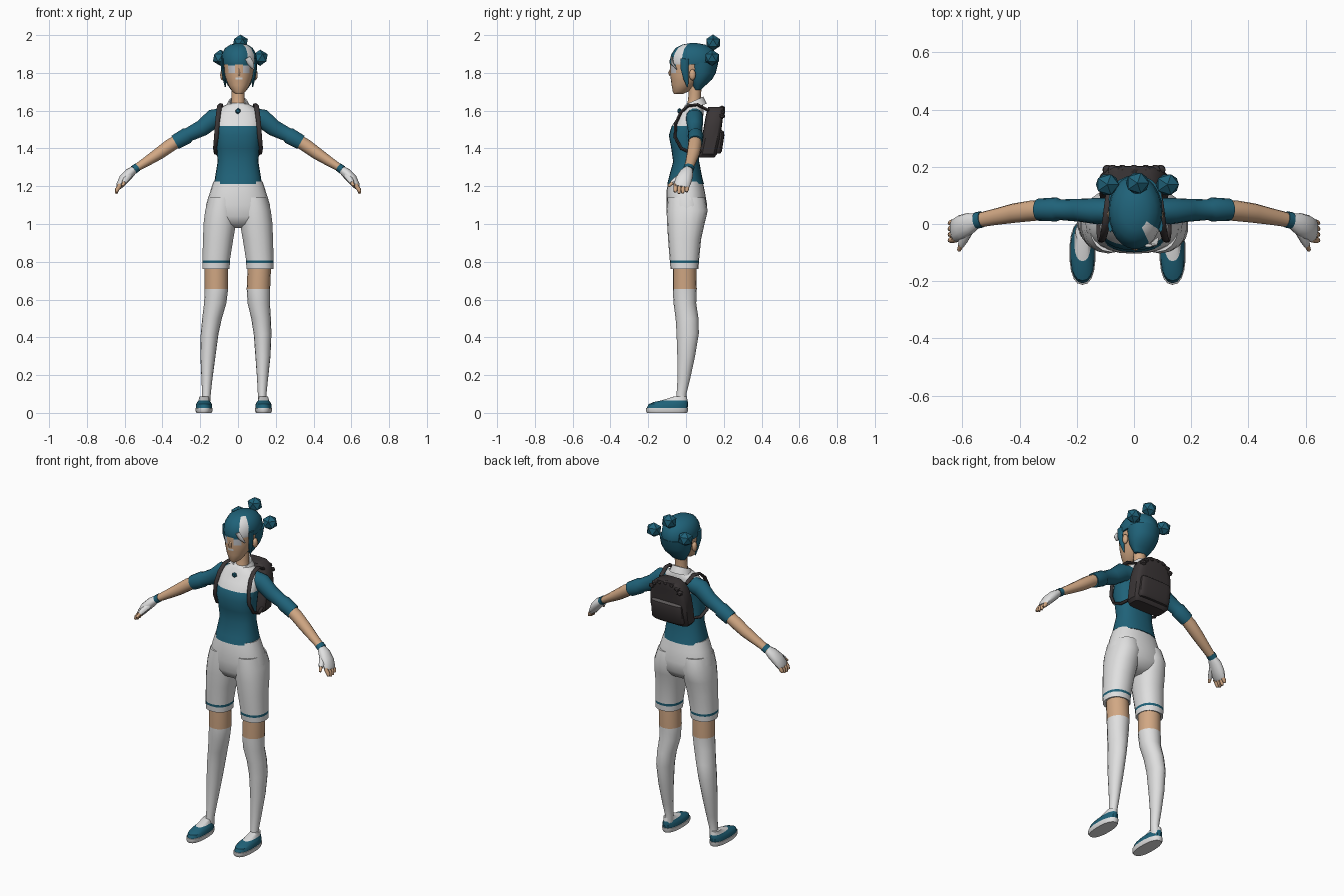
import bpy, bmesh, math
from mathutils import Vector

COLOURS = {
    "teal": (0.014, 0.122, 0.19),
    "white": (0.74, 0.74, 0.74),
    "skin": (0.64, 0.39, 0.23),
    "pack_dark": (0.043, 0.036, 0.037),
    "pack_trim": (0.10, 0.092, 0.092),
    "eye_grey": (0.55, 0.56, 0.59),
}
MATS = {}
for key, rgb in COLOURS.items():
    MATS[key] = bpy.data.materials.new(key)
    MATS[key].diffuse_color = (*rgb, 1)


def finish(name, bm, colours, angle):
    bmesh.ops.recalc_face_normals(bm, faces=bm.faces)
    me = bpy.data.meshes.new(name)
    bm.to_mesh(me)
    bm.free()
    ob = bpy.data.objects.new(name, me)
    bpy.context.collection.objects.link(ob)
    for c in colours:
        me.materials.append(MATS[c])
    bpy.ops.object.select_all(action='DESELECT')
    ob.select_set(True)
    bpy.context.view_layer.objects.active = ob
    bpy.ops.object.shade_smooth_by_angle(angle=math.radians(angle))
    return ob


def skin_rings(name, sections, colours, rule=None, angle=45):
    """Bridge closed sections; rule(centre, degrees_from_front) picks the colour."""
    bm = bmesh.new()
    n = len(sections[0])
    rows = [[bm.verts.new(p) for p in sec] for sec in sections]
    for a, b in zip(rows, rows[1:]):
        for j in range(n):
            k = (j + 1) % n
            f = bm.faces.new((a[j], a[k], b[k], b[j]))
            if rule:
                deg = (j + 0.5) * 360 / n
                f.material_index = rule(f.calc_center_median(), deg if deg < 180 else deg - 360)
    for row in (rows[0], rows[-1]):
        f = bm.faces.new(row)
        if rule:
            f.material_index = rule(f.calc_center_median(), 180)
    return finish(name, bm, colours, angle)


def stack(name, rings, colours, rule=None, n=20, p=1.0, angle=45):
    """Horizontal rings (z, centre x, half width, front y, back y)."""
    def power(v):
        return math.copysign(abs(v) ** p, v) if abs(v) > 1e-6 else 0.0
    sections = []
    for z, cx, rx, yf, yb in rings:
        ts = [2 * math.pi * j / n for j in range(n)]
        sections.append([(cx + rx * power(math.sin(t)),
                          (yf + yb) / 2 - (yb - yf) / 2 * power(math.cos(t)), z) for t in ts])
    return skin_rings(name, sections, colours, rule, angle)


def tube(name, rings, colours, ref=(0, 1, 0), n=12, side=1, angle=45):
    """Rings (x, y, z, radius along ref, other radius) swept along their centres."""
    pts = [Vector((side * r[0], r[1], r[2])) for r in rings]
    sections = []
    for i, r in enumerate(rings):
        t = (pts[min(i + 1, len(pts) - 1)] - pts[max(i - 1, 0)]).normalized()
        u = Vector(ref)
        u = (u - t * u.dot(t)).normalized()
        v = t.cross(u)
        sections.append([pts[i] + u * r[3] * math.cos(a) + v * r[4] * math.sin(a)
                         for a in (2 * math.pi * j / n for j in range(n))])
    return skin_rings(name, sections, colours, None, angle)


def ball(name, loc, size, colour, sub=2, angle=60):
    bm = bmesh.new()
    bmesh.ops.create_icosphere(bm, subdivisions=sub, radius=1)
    for v in bm.verts:
        v.co = Vector(loc) + Vector(size) * v.co
    return finish(name, bm, [colour], angle)


# Shirt with a pale yoke
stack("shirt", [(1.212, 0, .127, -.099, .095), (1.25, 0, .121, -.09, .085),
                (1.33, 0, .108, -.068, .07), (1.40, 0, .112, -.078, .068),
                (1.47, 0, .12, -.091, .075), (1.52, 0, .122, -.075, .08),
                (1.56, 0, .12, -.048, .09), (1.60, 0, .108, -.022, .094),
                (1.625, 0, .075, -.008, .09), (1.64, 0, .045, .005, .085)],
      ["teal", "white"], lambda c, a: int(c.z > 1.52), n=24, p=.85)

# Neck, collar and tie
stack("neck", [(1.59, 0, .042, -.005, .088), (1.64, 0, .036, .008, .08),
               (1.69, 0, .035, .014, .08), (1.76, 0, .037, .015, .085)], ["skin"], n=14)
collar = []
for i in range(15):
    t = math.radians(22 + 316 * i / 14)
    s, c = math.sin(t), math.cos(t)
    drop = .022 * c + (.014 if i in (0, 14) else 0)
    collar.append([(r * s, .042 - r * 1.0 * c, z - drop) for r, z in
                   ((.046, 1.615), (.043, 1.65), (.05, 1.652), (.068, 1.615))])
skin_rings("collar", collar, ["white"], angle=35)
ball("tie", (0, -.034, 1.598), (.016, .012, .016), "teal", 1, 20)


# Face: eyes, brows and mouth are bands of the head surface
def face_rule(c, a):
    if 15 < abs(a) < 45 and 1.80 < c.z < 1.848:
        return 1 if c.z < 1.838 else 2
    return 3 if abs(a) < 15 and 1.764 < c.z < 1.776 else 0


HX = .005
stack("head", [(1.687, HX, .016, -.062, -.02), (1.70, HX, .034, -.07, .01),
               (1.735, HX, .056, -.076, .05), (1.764, HX, .068, -.08, .085),
               (1.776, HX, .072, -.082, .095), (1.80, HX, .078, -.083, .115),
               (1.838, HX, .082, -.084, .13), (1.848, HX, .083, -.084, .135),
               (1.89, HX, .078, -.07, .13), (1.92, HX, .05, -.03, .09)],
      ["skin", "eye_grey", "teal", "white"], face_rule, n=24)
tube("nose", [(HX, -.076, 1.825, .006, .006), (HX, -.084, 1.80, .011, .011),
              (HX, -.081, 1.786, .008, .008)], ["skin"], n=6)

# Hair: cap with a pale lock, back of the head, buns and strands
stack("hair_cap", [(1.845, HX, .092, -.085, .168), (1.86, HX, .095, -.088, .17),
                   (1.90, HX, .091, -.077, .162), (1.932, HX, .073, -.055, .135),
                   (1.95, HX, .045, -.02, .1), (1.957, HX, .015, .02, .06)],
      ["teal", "white"], lambda c, a: int(30 < a < 60 and c.z < 1.95), n=24)
stack("hair_back", [(1.71, HX, .042, .045, .08), (1.735, HX, .06, .03, .105),
                    (1.765, HX, .077, .015, .138), (1.80, HX, .088, .01, .158),
                    (1.855, HX, .094, 0, .171)], ["teal"], n=20)
for name, loc in (("top_bun", (.012, .143, 1.96)), ("left_bun", (-.093, .138, 1.88)),
                  ("right_bun", (.117, .138, 1.88))):
    ball(name, loc, (.045, .042, .043), "teal", 1, 15)
for s, side in ((1, "right"), (-1, "left")):
    tube(side + "_side_strand", [(.088 + s * HX, -.005, 1.875, .024, .008),
                                 (.086 + s * HX, -.008, 1.82, .02, .009),
                                 (.078 + s * HX, .0, 1.77, .014, .008),
                                 (.072 + s * HX, .008, 1.725, .003, .003)],
         ["teal"], n=8, side=s)
    ball(side + "_ear", (s * .086 + HX, .034, 1.79), (.014, .018, .03), "skin")
tube("pale_lock", [(.05, -.075, 1.88, .006, .016), (.068, -.072, 1.85, .007, .016),
                   (.083, -.05, 1.82, .003, .004)], ["white"], n=8)

# Shorts: hips
stack("shorts_hips", [(1.225, 0, .13, -.094, .088), (1.17, 0, .148, -.104, .10),
                      (1.10, 0, .17, -.104, .112), (1.04, 0, .172, -.1, .107),
                      (1.0, 0, .12, -.08, .08), (.98, 0, .06, -.04, .04)],
      ["white"], n=24, p=.88)

for s, side in ((1, "right"), (-1, "left")):
    # Shorts leg with a stripe near the hem
    stack(side + "_shorts_leg",
          [(z, s * x, r, yf, yb) for z, x, r, yf, yb in
           ((1.14, .08, .076, -.098, .1), (1.07, .09, .085, -.103, .115),
            (1.0, .097, .087, -.1, .098), (.92, .105, .081, -.095, .08),
            (.808, .116, .074, -.086, .069), (.794, .116, .074, -.085, .068),
            (.762, .117, .073, -.082, .066), (.768, .117, .06, -.065, .05))],
          ["white", "teal"], lambda c, a: int(.795 < c.z < .807), n=18, p=.9)

    # Bare knee and long sock; the left leg stands a little wider
    def lx(x, z):
        return s * x if s > 0 else -x - .045 * max(0, 1 - z / .76)
    stack(side + "_leg",
          [(z, lx(x, z), r, yf, yb) for z, x, r, yf, yb in
           ((.82, .115, .062, -.07, .055), (.655, .108, .062, -.07, .057),
            (.58, .11, .059, -.066, .054), (.50, .122, .052, -.055, .066),
            (.42, .130, .047, -.05, .068), (.30, .132, .04, -.046, .048),
            (.18, .13, .029, -.045, .022), (.10, .128, .023, -.05, .002),
            (.04, .13, .024, -.055, .005))],
          ["skin", "white"], lambda c, a: int(c.z < .655), n=16)

    # Shoe with pale sole and sock opening
    stack(side + "_shoe",
          [(z, lx(.135, 0), r, yf, yb) for z, r, yf, yb in
           ((0, .041, -.206, .006), (.012, .046, -.213, .011), (.026, .046, -.212, .012),
            (.027, .043, -.207, .009), (.046, .042, -.198, .01), (.058, .036, -.17, .01),
            (.066, .029, -.13, .008), (.088, .024, -.06, .004))],
          ["teal", "white"], lambda c, a: int(c.z < .0268 or c.z > .066), n=18, p=.85, angle=35)

    # Sleeve with rolled cuff, forearm and wristband
    tube(side + "_sleeve", [(.06, .045, 1.572, .044, .045), (.13, .045, 1.558, .046, .052),
                            (.19, .048, 1.508, .04, .045), (.26, .05, 1.474, .036, .038),
                            (.27, .051, 1.468, .042, .044), (.333, .05, 1.432, .039, .041),
                            (.33, .05, 1.434, .03, .03)], ["teal"], n=14, side=s)
    tube(side + "_forearm", [(.30, .05, 1.453, .034, .032), (.36, .046, 1.415, .036, .035),
                             (.42, .038, 1.372, .034, .032), (.48, .026, 1.333, .029, .026),
                             (.56, .01, 1.283, .024, .018)], ["skin"], n=12, side=s)
    tube(side + "_wristband", [(.532, .016, 1.301, .029, .023), (.552, .012, 1.287, .029, .023)],
         ["teal"], side=s)

    # Hand: fingerless glove, fingers and thumb
    tube(side + "_glove", [(.548, .012, 1.29, .024, .02), (.575, .002, 1.268, .038, .027),
                           (.605, -.012, 1.236, .044, .027), (.626, -.022, 1.204, .042, .02),
                           (.632, -.024, 1.194, .036, .014)], ["white"], side=s)
    for i in range(4):
        y, tip = -.024 + (i - 1.5) * .02, .012 * abs(i - 1.4) / 1.6
        tube(f"{side}_finger_{i + 1}", [(.622, y, 1.208, .011, .012),
                                        (.64, y - .002, 1.182, .011, .011),
                                        (.645, y - .004, 1.158 + tip, .007, .007)],
             ["skin"], n=8, side=s)
    tube(side + "_thumb_glove", [(.578, -.022, 1.255, .018, .018), (.597, -.058, 1.23, .016, .015),
                                 (.604, -.074, 1.217, .012, .012)],
         ["white"], ref=(1, 0, 0), n=8, side=s)
    tube(side + "_thumb_tip", [(.602, -.068, 1.222, .011, .011), (.612, -.092, 1.2, .007, .007)],
         ["skin"], ref=(1, 0, 0), n=8, side=s)

    # Backpack strap
    tube(side + "_strap", [(.085, .12, 1.60, .012, .008), (.092, .06, 1.632, .013, .008),
                           (.098, .01, 1.625, .013, .008), (.103, -.028, 1.59, .013, .008),
                           (.11, -.055, 1.53, .012, .008), (.115, -.058, 1.46, .012, .008),
                           (.122, -.025, 1.40, .01, .008), (.118, .03, 1.375, .01, .008),
                           (.1, .09, 1.385, .01, .008)],
         ["pack_dark"], ref=(1, 0, 0), n=8, side=s)

# Backpack body, pocket with a light edge, and padded top rim
stack("backpack", [(1.353, 0, .105, .07, .15), (1.37, 0, .12, .068, .165),
                   (1.45, 0, .123, .083, .183), (1.52, 0, .119, .095, .19),
                   (1.575, 0, .106, .105, .197), (1.605, 0, .085, .113, .202),
                   (1.62, 0, .06, .118, .202)], ["pack_dark"], n=20, p=.4, angle=35)
stack("backpack_pocket", [(1.372, 0, .096, .12, .18), (1.385, 0, .104, .12, .19),
                          (1.47, 0, .104, .13, .203), (1.488, 0, .1, .13, .201),
                          (1.50, 0, .094, .13, .186)],
      ["pack_dark", "pack_trim"], lambda c, a: int(c.z > 1.487), n=20, p=.4, angle=35)
for i in range(7):
    t = math.pi * (i + .5) / 7
    ball(f"rim_pad_{i + 1}", (.095 * math.cos(t), .19, 1.56 + .052 * math.sin(t)),
         (.02, .02, .015), "pack_dark", 1, 20)
